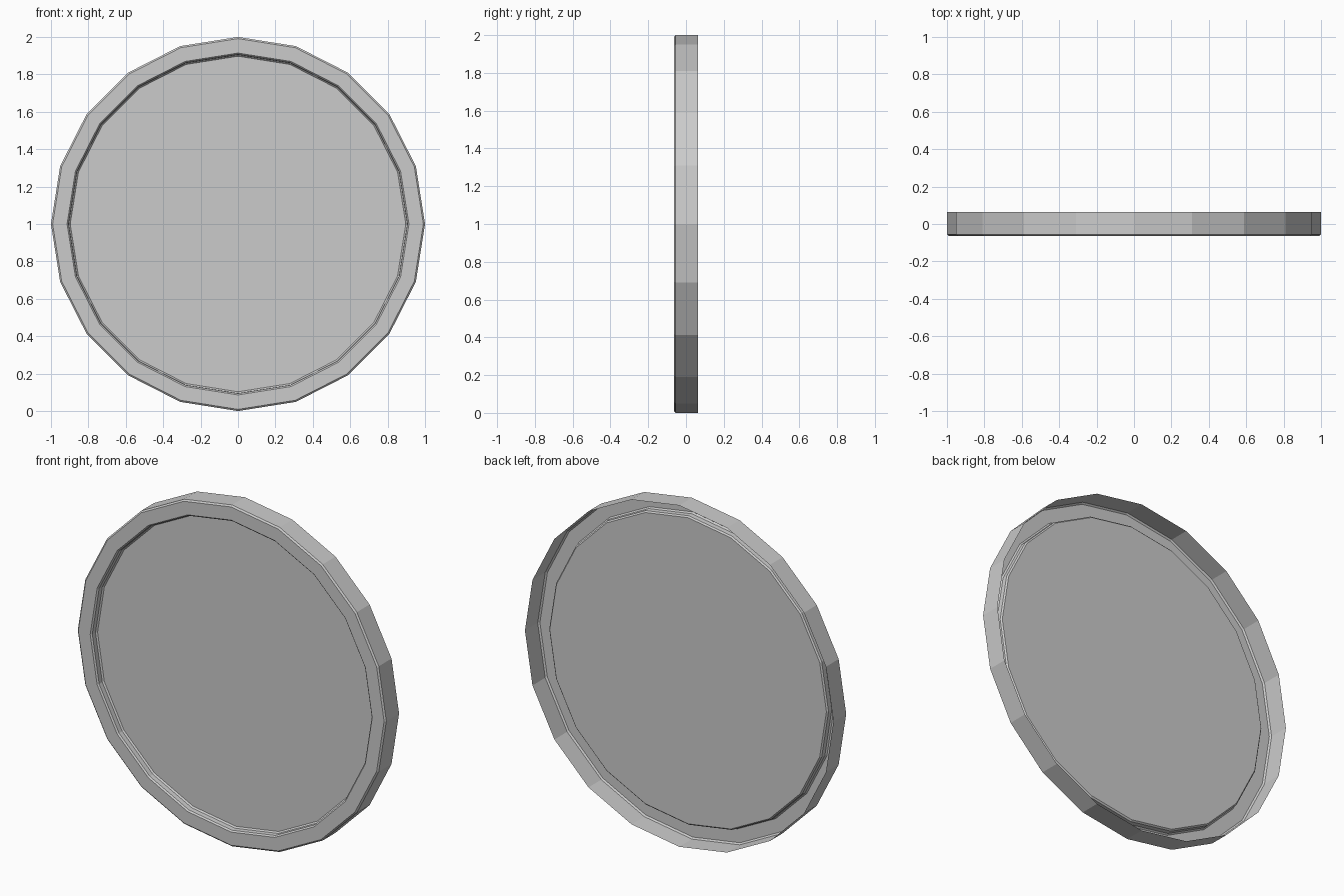
import bpy, bmesh
from math import sin, cos, pi

if "Cube" in bpy.data.objects:
    bpy.data.objects.remove(bpy.data.objects["Cube"])

SIDES = 20


def ring(bm, r, y):
    """One 20-sided loop in the XZ plane, centred at z = 1."""
    return [bm.verts.new((r * sin(2 * pi * i / SIDES), y, 1 + r * cos(2 * pi * i / SIDES)))
            for i in range(SIDES)]


def finish(name, bm):
    mesh = bpy.data.meshes.new(name)
    bm.to_mesh(mesh)
    bm.free()
    obj = bpy.data.objects.new(name, mesh)
    bpy.context.collection.objects.link(obj)
    return obj


def lathe(name, profile):
    """Sweep a (radius, y) profile round the disc axis."""
    bm = bmesh.new()
    loops = [ring(bm, r, y) for r, y in profile]
    for a, b in zip(loops, loops[1:]):
        for i in range(SIDES):
            j = (i + 1) % SIDES
            bm.faces.new((a[i], a[j], b[j], b[i]))
    return finish(name, bm)


# Rim shell: side wall open at the back, bevelled front lip, stepped inner wall
lathe("rim", [(1.0, 0.063), (1.0, -0.055), (0.991, -0.063),
              (0.914, -0.063), (0.906, -0.055),
              (0.905, -0.027), (0.897, -0.019)])

# Recessed flat panel closing the inner wall
bm = bmesh.new()
bm.faces.new(ring(bm, 0.897, -0.019))
bm.normal_update()
if bm.faces[:][0].normal.y > 0:
    bmesh.ops.reverse_faces(bm, faces=bm.faces[:])
finish("panel", bm)
